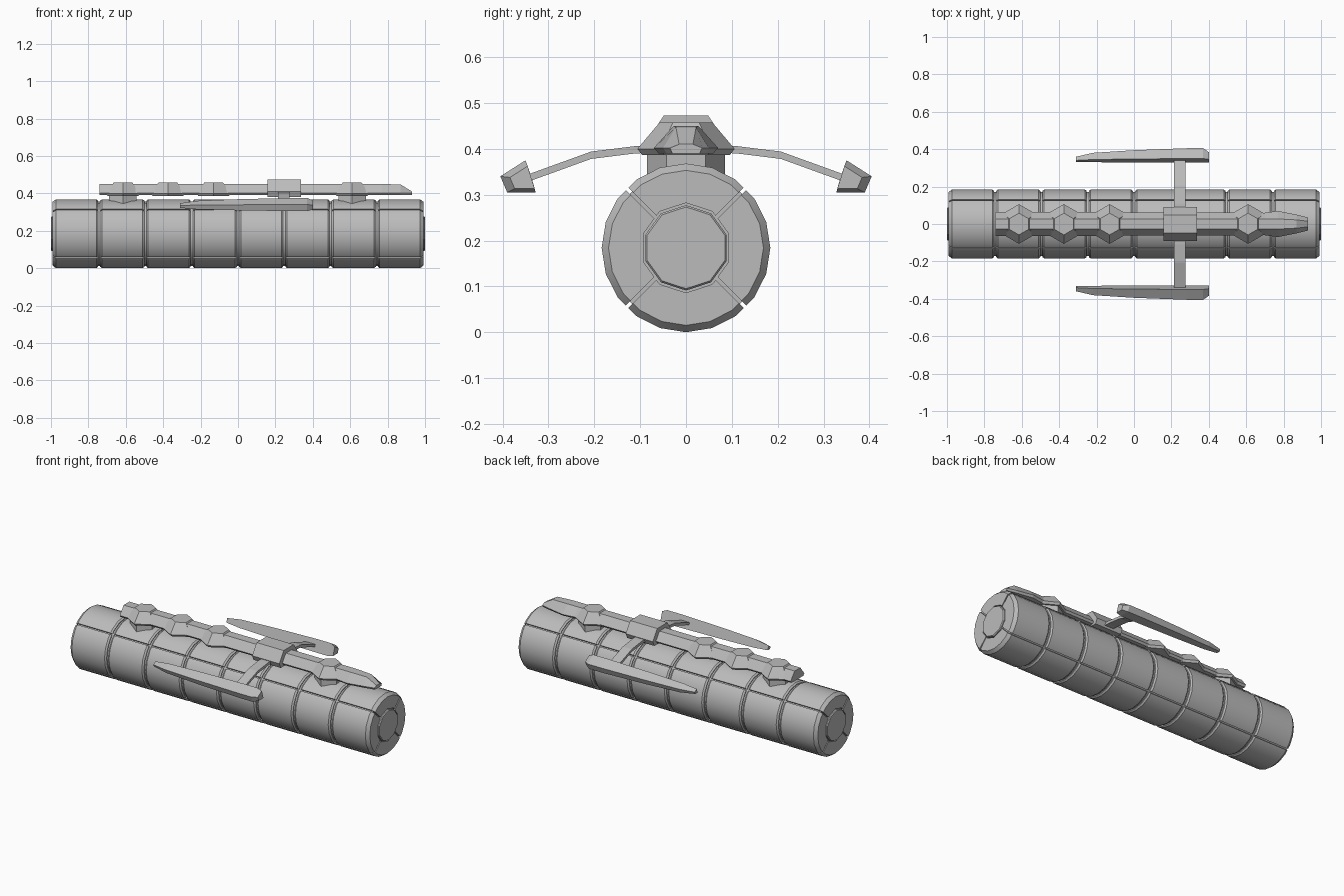
import bpy, bmesh
from math import sin, cos, pi, radians

old = bpy.data.objects.get("Cube")
if old:
    bpy.data.objects.remove(old, do_unlink=True)

GREY = (0.5, 0.5, 0.5, 1)
grey = bpy.data.materials.new("plain grey")
grey.use_nodes = True
grey.diffuse_color = GREY
grey.node_tree.nodes["Principled BSDF"].inputs["Base Color"].default_value = GREY

R = CZ = 0.184          # hull radius and axis height
GAP = 0.004             # half width of the seams


def loft(bm, rings):
    """Join equal closed rings of points into a capped solid."""
    vs = [[bm.verts.new(p) for p in ring] for ring in rings]
    n = len(vs[0])
    for a, b in zip(vs, vs[1:]):
        for i in range(n):
            j = (i + 1) % n
            bm.faces.new((a[i], a[j], b[j], b[i]))
    bm.faces.new(vs[0])
    bm.faces.new(vs[-1])


def finish(name, bm, smooth=False):
    bmesh.ops.recalc_face_normals(bm, faces=bm.faces)
    mesh = bpy.data.meshes.new(name)
    bm.to_mesh(mesh)
    bm.free()
    ob = bpy.data.objects.new(name, mesh)
    bpy.context.collection.objects.link(ob)
    mesh.materials.append(grey)
    if smooth:
        bpy.ops.object.select_all(action='DESELECT')
        ob.select_set(True)
        bpy.context.view_layer.objects.active = ob
        bpy.ops.object.shade_smooth_by_angle(angle=radians(25))
    return ob


def on_polygon(radius, deg, sides):
    """Distance from the axis to a regular polygon's edge at an angle."""
    step = 360 / sides
    return radius * cos(pi / sides) / cos(radians(deg % step - step / 2))


def ngon(x, radius, sides):
    return [(x, radius * sin(2 * pi * i / sides), CZ + radius * cos(2 * pi * i / sides))
            for i in range(sides)]


def plate_ring(x, radius, turn, sides=20):
    """Arc of one quarter plate, stopping short of the diagonal seams."""
    end = 45 - GAP / radius * 180 / pi
    pts = []
    for a in (-end, -36, -18, 0, 18, 36, end):
        r = on_polygon(radius, a + turn, sides)
        t = radians(a + turn)
        pts.append((x, r * sin(t), CZ + r * cos(t)))
    return pts


def plate(bm, profile, turn):
    """Sweep a closed (x, radius, sides) profile around a quarter of the hull."""
    arcs = [plate_ring(x, r, turn, n) for x, r, n in profile]
    loft(bm, list(zip(*arcs)))


# Inner core and end hubs
bm = bmesh.new()
loft(bm, [ngon(-0.98, 0.172, 20), ngon(0.98, 0.172, 20)])
finish("hull_core", bm, True)
bm = bmesh.new()
for s in (-1, 1):
    loft(bm, [ngon(s * 0.97, 0.093, 10), ngon(s * 0.995, 0.093, 10), ngon(s * 1.0, 0.089, 10)])
finish("end_hubs", bm)

# Hull plating: eight bands of four plates, the end bands wrap over the ends
bm = bmesh.new()
for turn in (0, 90, 180, 270):
    for i in range(-3, 3):
        a, b = i * 0.2475 + 0.006, (i + 1) * 0.2475 - 0.006
        plate(bm, [(a, 0.165, 20), (a, R - 0.007, 20), (a + 0.009, R, 20),
                   (b - 0.009, R, 20), (b, R - 0.007, 20), (b, 0.165, 20)], turn)
    for s in (-1, 1):
        plate(bm, [(s * x, r, n) for x, r, n in (
            (0.7485, 0.165, 20), (0.7485, R - 0.007, 20), (0.7575, R, 20),
            (0.974, R, 20), (0.993, 0.169, 20), (0.993, 0.098, 10), (0.975, 0.098, 10))], turn)
finish("hull_plates", bm, True)


def section(x, wide, top, z0, z1, z2):
    """Six-point bevelled bar section."""
    return [(x, -wide * 0.85, z0), (x, -wide, z1), (x, -top, z2),
            (x, top, z2), (x, wide, z1), (x, wide * 0.85, z0)]


# Top spine with its pointed nose
bm = bmesh.new()
loft(bm, [section(x, w, t, 0.39, 0.402, z) for x, w, t, z in (
    (-0.74, 0.065, 0.027, 0.45), (0.7, 0.06, 0.027, 0.45), (0.77, 0.07, 0.027, 0.45),
    (0.87, 0.05, 0.022, 0.447), (0.93, 0.035, 0.015, 0.41))])
finish("top_spine", bm)


def hexagon(x, radius, z):
    return [(x + radius * sin(k * pi / 3), radius * cos(k * pi / 3), z) for k in range(6)]


# Six-sided studs and the two pedestals
bm = bmesh.new()
for x in (-0.615, -0.375, -0.13, 0.61):
    loft(bm, [hexagon(x, 0.096, 0.387), hexagon(x, 0.106, 0.4), hexagon(x, 0.058, 0.457)])
finish("spine_studs", bm)
bm = bmesh.new()
for x in (-0.615, 0.61):
    loft(bm, [hexagon(x, 0.085, 0.31), hexagon(x, 0.085, 0.39)])
finish("pedestals", bm)

# Saddle block holding the arms
bm = bmesh.new()
loft(bm, [section(x, 0.09, 0.048, 0.38, 0.41, 0.473) for x in (0.157, 0.337)])
finish("saddle_block", bm)

# Mirrored arms and side blades
arm_path = [(0.05, 0.4), (0.11, 0.398), (0.207, 0.386), (0.345, 0.336)]
blade_section = [(0.405, 0.34), (0.35, 0.375), (0.328, 0.305), (0.39, 0.305)]
blade_steps = [(-0.31, 0.35), (-0.22, 0.65), (0, 0.85), (0.28, 1), (0.37, 1), (0.4, 0.7)]
for s, side in ((1, "back"), (-1, "front")):
    bm = bmesh.new()
    loft(bm, [[(x, s * y, z + h) for x, h in ((0.215, -0.008), (0.275, -0.008),
                                              (0.275, 0.008), (0.215, 0.008))]
              for y, z in arm_path])
    finish(side + "_arm", bm)
    bm = bmesh.new()
    loft(bm, [[(x, s * (0.335 + (y - 0.335) * k), 0.332 + (z - 0.332) * k)
               for y, z in blade_section] for x, k in blade_steps])
    finish(side + "_blade", bm)
